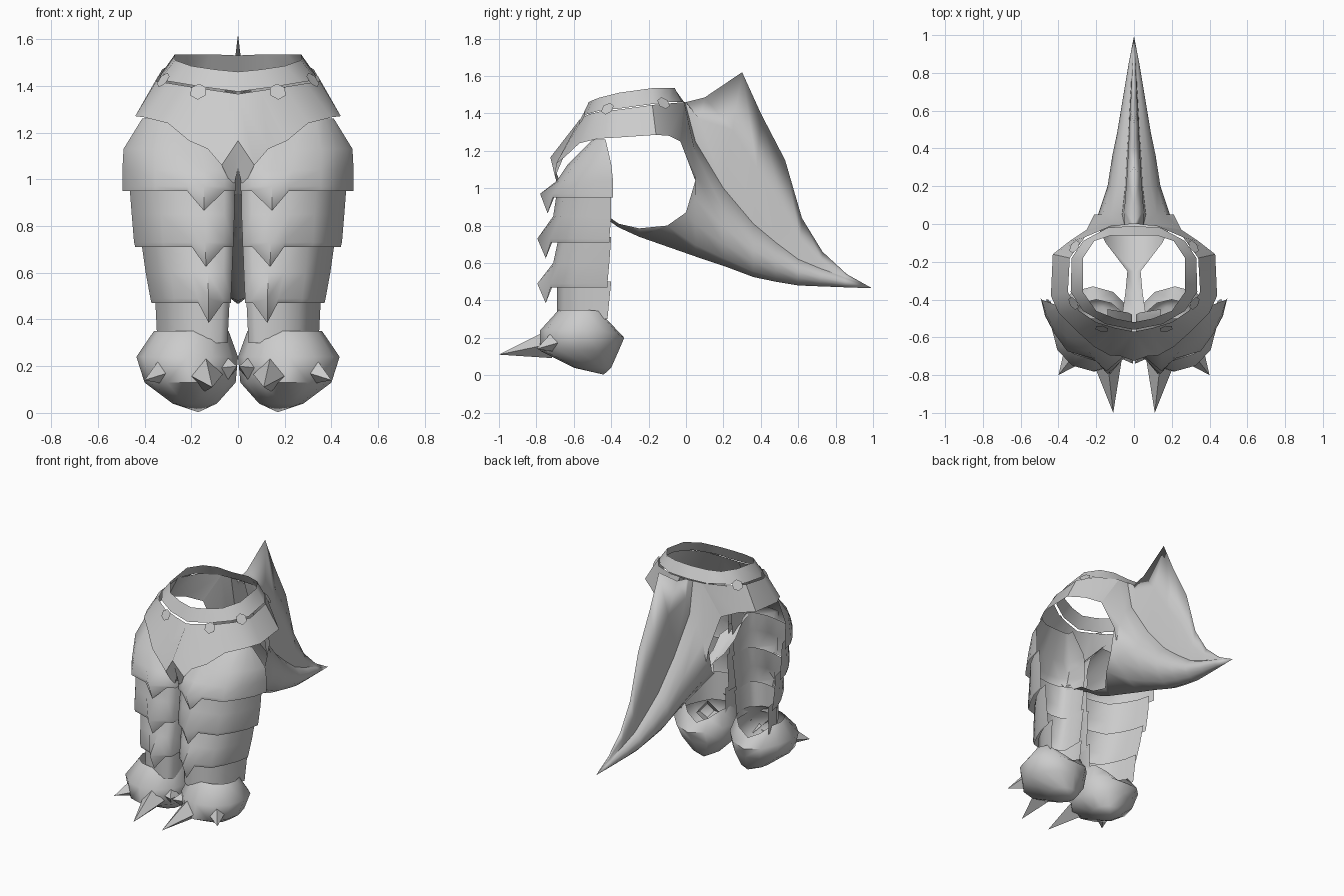
import bpy
import bmesh
import math
from mathutils import Vector

cube = bpy.data.objects.get("Cube")
if cube:
    bpy.data.objects.remove(cube, do_unlink=True)

grey = bpy.data.materials.new("plain grey")
grey.use_nodes = True
colour = (0.6, 0.6, 0.6, 1)
grey.diffuse_color = colour
grey.node_tree.nodes["Principled BSDF"].inputs["Base Color"].default_value = colour


def finish(name, bm, angle=40):
    """Turn a half-model bmesh into a smooth, mirrored object."""
    bmesh.ops.remove_doubles(bm, verts=bm.verts, dist=0.0005)
    bmesh.ops.recalc_face_normals(bm, faces=bm.faces)
    mesh = bpy.data.meshes.new(name)
    bm.to_mesh(mesh)
    bm.free()
    mesh.materials.append(grey)
    obj = bpy.data.objects.new(name, mesh)
    bpy.context.collection.objects.link(obj)
    bpy.ops.object.select_all(action='DESELECT')
    obj.select_set(True)
    bpy.context.view_layer.objects.active = obj
    bpy.ops.object.shade_smooth_by_angle(angle=math.radians(angle))
    mirror = obj.modifiers.new("mirror", 'MIRROR')
    mirror.use_clip = True
    mirror.merge_threshold = 0.001
    return obj


def loft(name, rows, closed=False, angle=40):
    """Skin rows that hold equal numbers of points."""
    bm = bmesh.new()
    grid = [[bm.verts.new(p) for p in row] for row in rows]
    count = len(rows[0])
    for upper, lower in zip(grid, grid[1:]):
        for i in range(count if closed else count - 1):
            j = (i + 1) % count
            bm.faces.new((upper[i], upper[j], lower[j], lower[i]))
    return finish(name, bm, angle)


# Waist belt, half ring from back to front
belt_top = [(0, -.06, 1.53), (.12, -.06, 1.535), (.21, -.09, 1.535), (.27, -.18, 1.535),
            (.27, -.36, 1.51), (.2, -.46, 1.485), (.1, -.5, 1.47), (0, -.52, 1.46)]
belt_base = [(0, -.01, 1.46), (.14, -.02, 1.46), (.27, -.09, 1.46), (.33, -.18, 1.45),
             (.335, -.36, 1.425), (.27, -.46, 1.415), (.15, -.53, 1.395), (0, -.56, 1.375)]
loft("waist_belt", [belt_top, belt_base])

# Hip skirt that runs into the strap between the legs
skirt_inner = [(.12, -.01, 1.46), (.26, -.07, 1.455), (.34, -.18, 1.445), (.35, -.36, 1.42),
               (.29, -.46, 1.41), (.2, -.52, 1.395), (.1, -.55, 1.38), (0, -.57, 1.365),
               (0, -.725, 1.165), (0, -.68, 1.05), (0, -.6, .94), (0, -.46, .86),
               (0, -.36, .79), (0, -.25, .74), (0, -.25, .74)]
skirt_edge = [(.25, -.03, 1.25), (.34, -.09, 1.28), (.43, -.16, 1.285), (.44, -.38, 1.27),
              (.4, -.47, 1.265), (.3, -.57, 1.24), (.21, -.65, 1.165), (.13, -.695, 1.13),
              (.07, -.7, 1.06), (.02, -.67, .96), (.02, -.59, .93), (.06, -.46, .88),
              (.045, -.36, .81), (.035, -.25, .785), (.15, -.1, .8)]
loft("hip_skirt", [skirt_inner, skirt_edge])

# Tail shell with a tall fin: crease y, crease z, keel z, half width, crest y, crest z
stations = [(.05, 1.25, .635, .19, .1, 1.485), (.2, 1, .585, .14, .3, 1.62),
            (.36, .81, .525, .115, .4, 1.4), (.48, .71, .5, .09, .53, 1.15),
            (.6, .62, .48, .07, .62, .84), (.72, .57, .475, .05, .73, .66),
            (.85, .525, .47, .028, .86, .54)]
section = [(.33, 0), (.63, .1), (.88, .28), (1, .5), (.85, .72), (.5, .9), (0, 1)]
tail_rows = [[(0, 0, 1.46), (.02, 0, 1.46), (.05, -.005, 1.46), (.12, -.01, 1.46),
              (.25, -.03, 1.25), (.21, .05, 1.04), (.2, 0, .87), (.15, -.1, .8),
              (0, -.25, .74)]]
for y, crease, keel, width, crest_y, crest in stations:
    middle = (width * .27, (y + crest_y) / 2, (crease + crest) / 2)
    row = [(0, crest_y, crest), middle]
    row += [(width * fx, y, crease + (keel - crease) * fz) for fx, fz in section]
    tail_rows.append(row)
tail_rows.append([(0, .995, .465)] * len(tail_rows[0]))
loft("tail_shell", tail_rows, angle=50)

# Hexagonal tabs bridging belt and skirt
tabs = bmesh.new()
for place, facing in [((.17, -.555, 1.375), (.2, -1, .5)),
                      ((.32, -.42, 1.425), (.84, -.55, .7)),
                      ((.315, -.12, 1.455), (.83, .55, .7))]:
    turn = Vector(facing).to_track_quat('Z', 'Y').to_matrix().to_4x4()
    turn.translation = Vector(place)
    bmesh.ops.create_circle(tabs, cap_ends=True, segments=6, radius=.038, matrix=turn)
finish("belt_tabs", tabs)

# Leg plates: open-backed bands, each with a raised point at the front
band = [(1, 0), (.95, .3), (.85, .58), (.71, .87), (.47, .96),
        (.28, 1), (.1, .97), (0, .88), (0, .3)]
POINT = 5


def leg_plate(name, levels, pointed=True):
    """Each level is height, inner x, outer x, back y, front y."""
    rows = []
    for z, inner, outer, back, front in levels:
        rows.append([Vector((inner + (outer - inner) * fx, back + (front - back) * fy, z))
                     for fx, fy in band])
    if pointed:
        rows[-2][POINT].y -= .065
        rows[-1][POINT] += Vector((0, -.025, -.085))
        for row in rows[-2:]:
            row[POINT - 1].x -= .02
            row[POINT - 1].y -= .01
    loft(name, rows, angle=60)


leg_plate("thigh_plate", [(1.26, .14, .41, -.43, -.5), (1.13, .03, .49, -.4, -.63),
                          (1.04, .01, .495, -.39, -.69), (.97, .01, .495, -.39, -.715),
                          (.95, .01, .495, -.39, -.715)])
leg_plate("knee_plate", [(.98, .015, .465, -.4, -.69), (.85, .015, .455, -.4, -.71),
                         (.73, .02, .445, -.41, -.73), (.71, .02, .44, -.41, -.725)])
leg_plate("shin_plate", [(.74, .02, .415, -.4, -.68), (.6, .025, .395, -.41, -.71),
                         (.49, .03, .375, -.42, -.73), (.47, .03, .37, -.42, -.725)])
leg_plate("ankle_plate", [(.5, .035, .355, -.4, -.69), (.3, .045, .345, -.42, -.69)], False)

# Foot bowl, built from rings that close at the heel, with a notch in the back rim
foot_rows = []
for z, inner, outer, back, front, notch in [(.35, .04, .36, -.4, -.68, .1),
                                            (.24, 0, .435, -.33, -.78, .04),
                                            (.13, .01, .4, -.36, -.78, 0),
                                            (.04, .09, .28, -.4, -.6, 0),
                                            (.003, .17, .17, -.44, -.44, 0)]:
    ring = []
    for i in range(12):
        a = math.tau * i / 12
        drop = notch * max(0, math.sin(a)) ** 4
        ring.append(((inner + outer) / 2 + (outer - inner) / 2 * math.cos(a),
                     (back + front) / 2 + (back - front) / 2 * math.sin(a), z - drop))
    foot_rows.append(ring)
loft("foot_guard", foot_rows, closed=True, angle=60)

# Four-sided spikes around the toe
spikes = bmesh.new()
for base, tip, radius in [((.14, -.73, .165), (.11, -1, .11), .075),
                          ((.3, -.67, .19), (.4, -.8, .14), .075),
                          ((.05, -.67, .19), (.005, -.74, .2), .055)]:
    axis = Vector(tip) - Vector(base)
    turn = axis.to_track_quat('Z', 'Y').to_matrix().to_4x4()
    turn.translation = (Vector(tip) + Vector(base)) / 2
    bmesh.ops.create_cone(spikes, segments=4, radius1=radius, radius2=0,
                          depth=axis.length, matrix=turn)
finish("toe_spikes", spikes, 30)
